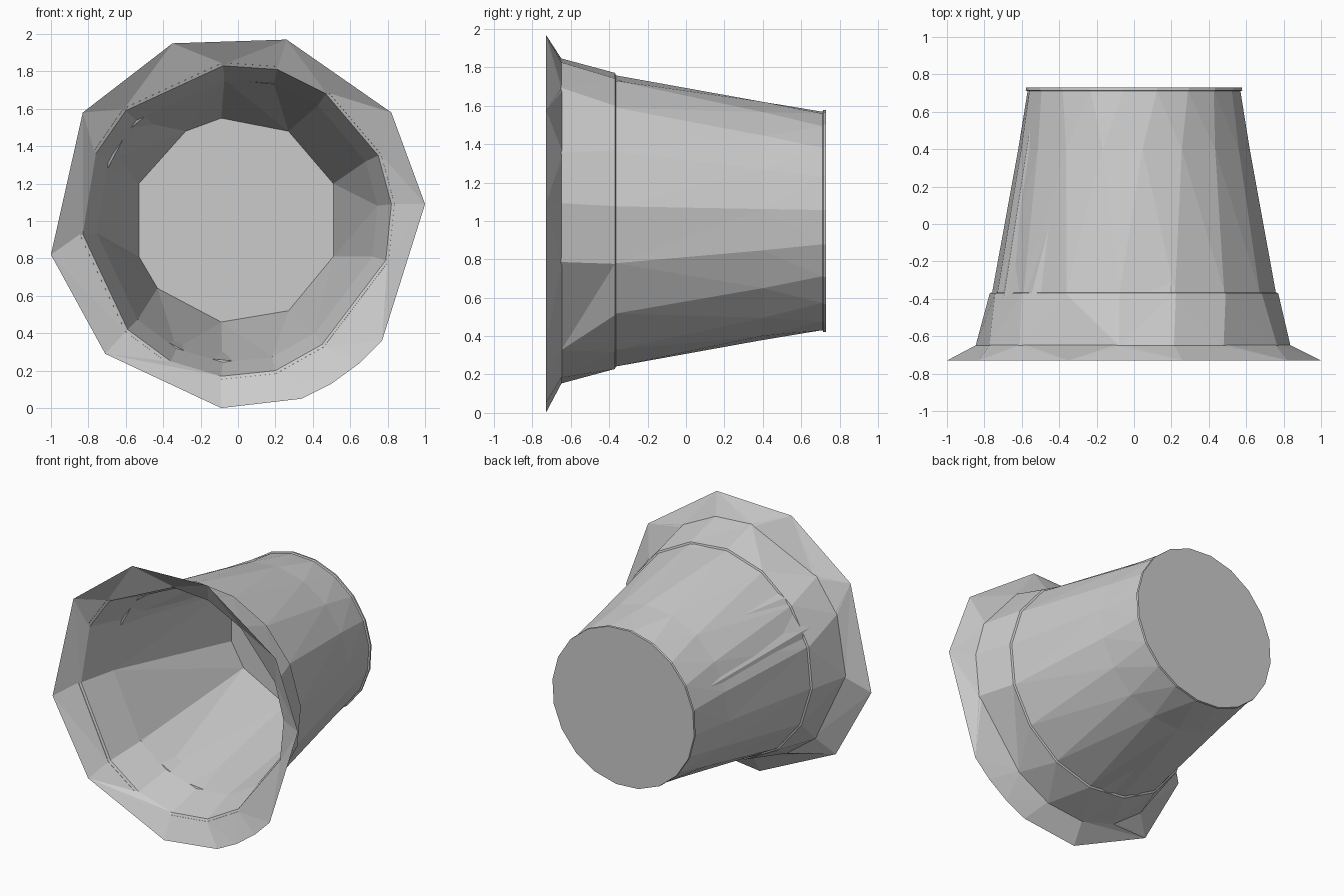
import bpy, bmesh
from math import atan2, cos, sin, tau

if "Cube" in bpy.data.objects:
    bpy.data.objects.remove(bpy.data.objects["Cube"])

CZ = 1.0  # height of the cup's axis


def outline(points, y, scale=1.0):
    """Irregular ring from front-view (x, z) points, sorted by angle."""
    pts = [(x * scale, y, CZ + (z - CZ) * scale) for x, z in points]
    return sorted(pts, key=angle)


def angle(p):
    return atan2(p[2] - CZ, p[0]) % tau


def circle(n, r, y, phase=0.1):
    return [(r * cos(phase + tau * i / n), y, CZ + r * sin(phase + tau * i / n))
            for i in range(n)]


def stitch(bm, a, b):
    """Triangulated band between two rings with any point counts."""
    ang_a = [angle(v.co) for v in a]
    ang_b = [angle(v.co) for v in b]
    ang_a.append(ang_a[0] + tau)
    ang_b.append(ang_b[0] + tau)
    i = j = 0
    while i < len(a) or j < len(b):
        va, vb = a[i % len(a)], b[j % len(b)]
        if j == len(b) or (i < len(a) and ang_a[i + 1] <= ang_b[j + 1]):
            i += 1
            bm.faces.new((va, a[i % len(a)], vb))
        else:
            j += 1
            bm.faces.new((va, b[j % len(b)], vb))


# Hand-cut outlines: flared lip, mouth, inside floor
LIP = [(1.0, 1.09), (0.82, 1.58), (0.26, 1.97), (-0.35, 1.95), (-0.83, 1.58),
       (-1.0, 0.82), (-0.71, 0.29), (-0.09, 0.0), (0.34, 0.05), (0.5, 0.13),
       (0.65, 0.24), (0.77, 0.36)]
MOUTH = [(0.82, 1.09), (0.75, 1.35), (0.47, 1.68), (0.21, 1.81), (-0.08, 1.83),
         (-0.6, 1.59), (-0.76, 1.36), (-0.83, 0.93), (-0.59, 0.42), (-0.36, 0.25),
         (-0.09, 0.17), (0.2, 0.2), (0.45, 0.34), (0.79, 0.79)]
FLOOR = [(0.51, 1.2), (0.27, 1.48), (-0.09, 1.55), (-0.28, 1.48), (-0.53, 1.2),
         (-0.53, 0.81), (-0.43, 0.64), (-0.09, 0.46), (0.27, 0.52), (0.51, 0.81)]

# Rings from the inside floor, out over the lip, to the back
rings = [
    outline(FLOOR, 0.68),
    outline(MOUTH, -0.37, 0.91),
    outline(MOUTH, -0.64),
    outline(LIP, -0.73),
    outline(MOUTH, -0.65, 1.02),
    circle(16, 0.775, -0.37),
    circle(16, 0.762, -0.365),
    circle(18, 0.622, 0.40),
    circle(20, 0.572, 0.71),
    circle(20, 0.582, 0.715),
    circle(20, 0.58, 0.73),
]

# Cup shell
bm = bmesh.new()
loops = [[bm.verts.new(p) for p in ring] for ring in rings]
for a, b in zip(loops, loops[1:]):
    stitch(bm, a, b)
bm.faces.new(loops[0])
bm.faces.new(loops[-1])
bmesh.ops.recalc_face_normals(bm, faces=bm.faces[:])
mesh = bpy.data.meshes.new("flared_cup")
bm.to_mesh(mesh)
bm.free()
cup = bpy.data.objects.new("flared_cup", mesh)
bpy.context.collection.objects.link(cup)
